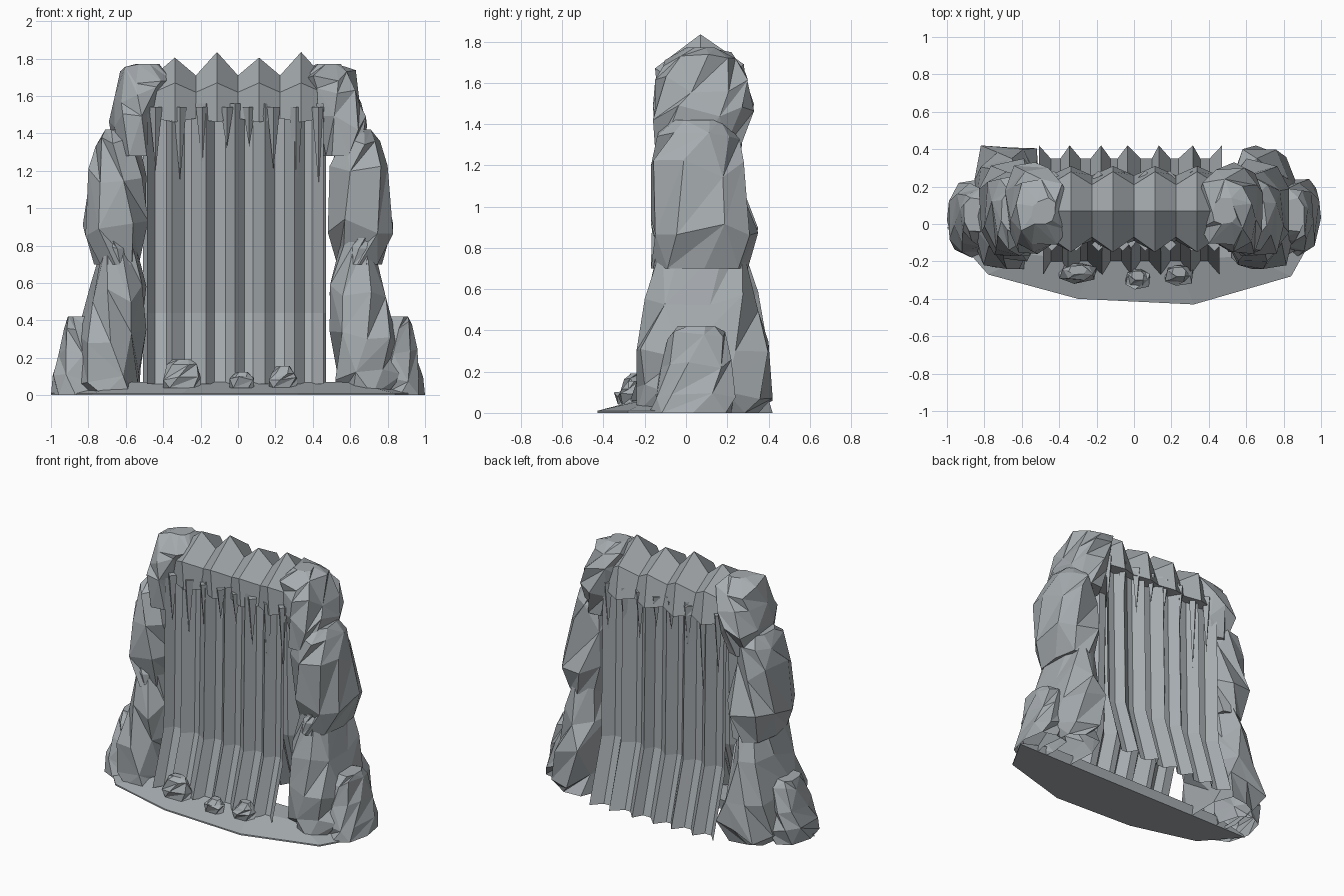
import bpy, bmesh, math, random

if "Cube" in bpy.data.objects:
    bpy.data.objects.remove(bpy.data.objects["Cube"])

stone = bpy.data.materials.new("grey stone")
stone.use_nodes = True
GREY = (0.38, 0.41, 0.43, 1)
stone.diffuse_color = GREY
stone.node_tree.nodes["Principled BSDF"].inputs["Base Color"].default_value = GREY


def finish(name, bm, normals=True):
    if normals:
        bmesh.ops.recalc_face_normals(bm, faces=bm.faces[:])
    mesh = bpy.data.meshes.new(name)
    bm.to_mesh(mesh)
    bm.free()
    mesh.materials.append(stone)
    obj = bpy.data.objects.new(name, mesh)
    bpy.context.collection.objects.link(obj)


def bridge(bm, rows, closed, triangles=False):
    """Join neighbouring rows of vertices with faces."""
    for k, (a, b) in enumerate(zip(rows, rows[1:])):
        n = len(a)
        for i in range(n if closed else n - 1):
            j = (i + 1) % n
            if not triangles:
                bm.faces.new((a[i], a[j], b[j], b[i]))
            elif (i + k) % 3:
                bm.faces.new((a[i], a[j], b[j]))
                bm.faces.new((a[i], b[j], b[i]))
            else:
                bm.faces.new((a[i], a[j], b[i]))
                bm.faces.new((a[j], b[j], b[i]))


def rock(name, levels, side=1, sides=8, seed=1, rough=0.2, lift=0.05, bottom=True):
    """Jagged boulder lofted through (z, x inner, x outer, y front, y back)."""
    rng = random.Random(seed)
    bm = bmesh.new()
    rows = []
    for k, (z, x0, x1, y0, y1) in enumerate(levels):
        ring = []
        for i in range(sides):
            a = math.tau * (i + 0.4 * k) / sides
            r = 1 + 0.04 - rng.random() * rough
            c, s = (math.copysign(abs(f) ** 0.75, f) for f in (math.cos(a), math.sin(a)))
            dz = rng.uniform(-lift, lift) if 0 < k < len(levels) - 1 else 0
            ring.append((c * r, s * r, z + dz))
        # fit the ragged ring exactly between its limits
        cs, ss = [p[0] for p in ring], [p[1] for p in ring]
        rows.append([bm.verts.new((
            side * (x0 + (c - min(cs)) / (max(cs) - min(cs)) * (x1 - x0)),
            y0 + (s - min(ss)) / (max(ss) - min(ss)) * (y1 - y0), h)) for c, s, h in ring])
    bridge(bm, rows, True, True)
    if bottom:
        bm.faces.new(rows[0])
    bm.faces.new(rows[-1])
    finish(name, bm)


# Boulder stacks on both sides
LOWER = [(0, .53, .84, -.24, .35), (.10, .52, .88, -.24, .42), (.30, .49, .86, -.24, .40),
         (.54, .49, .79, -.20, .35), (.82, .55, .72, -.13, .27)]
MIDDLE = [(.70, .53, .77, -.17, .30), (.90, .48, .83, -.17, .35),
          (1.18, .49, .80, -.17, .28), (1.36, .54, .76, -.14, .26), (1.42, .58, .71, -.06, .18)]
UPPER = [(1.28, .45, .66, -.15, .26), (1.46, .42, .69, -.16, .33), (1.60, .37, .66, -.15, .30),
         (1.71, .34, .63, -.11, .24), (1.77, .42, .55, 0, .14)]
OUTER = [(0, .74, 1.0, -.18, .22), (.10, .75, .99, -.15, .24), (.24, .76, .96, -.12, .22),
         (.38, .76, .93, -.09, .19), (.42, .79, .91, -.04, .14)]
KNOB = [(.70, .60, .71, -.16, -.06), (.79, .61, .70, -.16, -.06), (.84, .64, .69, -.14, -.08)]
for word, side, seed in (("left", 1, 4), ("right", -1, 11)):
    rock(word + "_lower_boulder", LOWER, side, 9, seed, .3, bottom=False)
    rock(word + "_middle_boulder", MIDDLE, side, 8, seed + 1, .25)
    rock(word + "_upper_boulder", UPPER, side, 9, seed + 2, .28)
    rock(word + "_outer_boulder", OUTER, side, 8, seed + 3, .2, .03, bottom=False)
    rock(word + "_knob", KNOB, side, 6, seed + 4, lift=.01)

# Pleated curtains, front and back, flaring at the foot: (z, ridge y, valley y)
FRONT = [(.06, -.27, -.20), (.44, -.145, -.085), (1.56, -.125, -.065)]
BACK = [(0, .42, .35), (.44, .285, .225), (1.56, .265, .205)]
for name, profile, seed, want in (("front_curtain", FRONT, 2, -1), ("back_curtain", BACK, 3, 1)):
    rng = random.Random(seed)
    # every pleat is one ridge followed by a flat valley
    columns = []
    for k in range(-3, 4):
        x = -.02 + .16 * k
        columns += [(x + rng.uniform(-.015, .015), True),
                    (x + .055, False), (x + .105 + rng.uniform(-.015, .015), False)]
    bm = bmesh.new()
    rows = [[bm.verts.new((x, ridge if top else valley, z)) for x, top in columns[:-2]]
            for z, ridge, valley in profile]
    bridge(bm, rows, False)
    bmesh.ops.recalc_face_normals(bm, faces=bm.faces[:])
    if sum(f.normal.y for f in bm.faces) * want < 0:
        bmesh.ops.reverse_faces(bm, faces=bm.faces[:])
    finish(name, bm, normals=False)

# Scalloped crown with four peaks
PEAK = [(-.13, 1.46), (-.15, 1.67), (.07, 1.82), (.28, 1.69), (.31, 1.46)]
VALLEY = [(-.09, 1.48), (-.07, 1.62), (.07, 1.71), (.21, 1.62), (.26, 1.48)]
bm = bmesh.new()
rows = []
for i in range(9):
    x = (i - 4) * .1125
    rise = .015 if i in (3, 7) else -.015
    rows.append([bm.verts.new((x, y, z + (rise if z > 1.8 else 0)))
                 for y, z in (PEAK if i % 2 else VALLEY)])
bridge(bm, rows, True)
bm.faces.new(rows[0])
bm.faces.new(rows[-1])
finish("crown", bm)

# Icicles hanging under the crown: (x, tip height)
ICICLES = [(-.44, 1.2), (-.31, 1.14), (-.19, 1.2), (-.06, 1.32),
           (.06, 1.33), (.19, 1.2), (.31, .95), (.43, 1.12)]
for word, y, flip in (("front", -.11, 1), ("back", .25, -1)):
    bm = bmesh.new()
    for x, tip in ICICLES:
        ring = [bm.verts.new((flip * x + .035 * math.cos(a), y + .035 * math.sin(a), 1.54))
                for a in (math.tau * k / 4 for k in range(4))]
        point = bm.verts.new((flip * x, y, tip))
        for k in range(4):
            bm.faces.new((ring[k], ring[(k + 1) % 4], point))
        bm.faces.new(ring)
    finish(word + "_icicles", bm)

# Sloping apron in front
RIM = [(-1, -.02), (-.78, -.27), (-.30, -.40), (.32, -.43), (.84, -.28), (.98, -.03)]
bm = bmesh.new()
outer = [bm.verts.new((x, y, .01)) for x, y in RIM]
inner = [bm.verts.new((x * .72, max(y * .6, -.2), .07)) for x, y in RIM]
under = [bm.verts.new((x, y, 0)) for x, y in RIM]
bridge(bm, [under, outer, inner], True)
bm.faces.new(under)
bm.faces.new(inner)
finish("apron", bm)

# Small stones at the foot of the curtain: (x, y, half width, top)
for k, (x, y, w, top) in enumerate([(-.30, -.27, .10, .19), (.02, -.30, .065, .125),
                                    (.24, -.28, .075, .155)]):
    rock("foot_stone_%d" % (k + 1),
         [(.04, x - w, x + w, y - .03, y + .05), (.09, x - w, x + w, y - .05, y + .06),
          (top - .03, x - w * .8, x + w * .8, y - .03, y + .06),
          (top, x - w * .5, x + w * .5, y, y + .05)], 1, 6, 30 + k, lift=.01)
